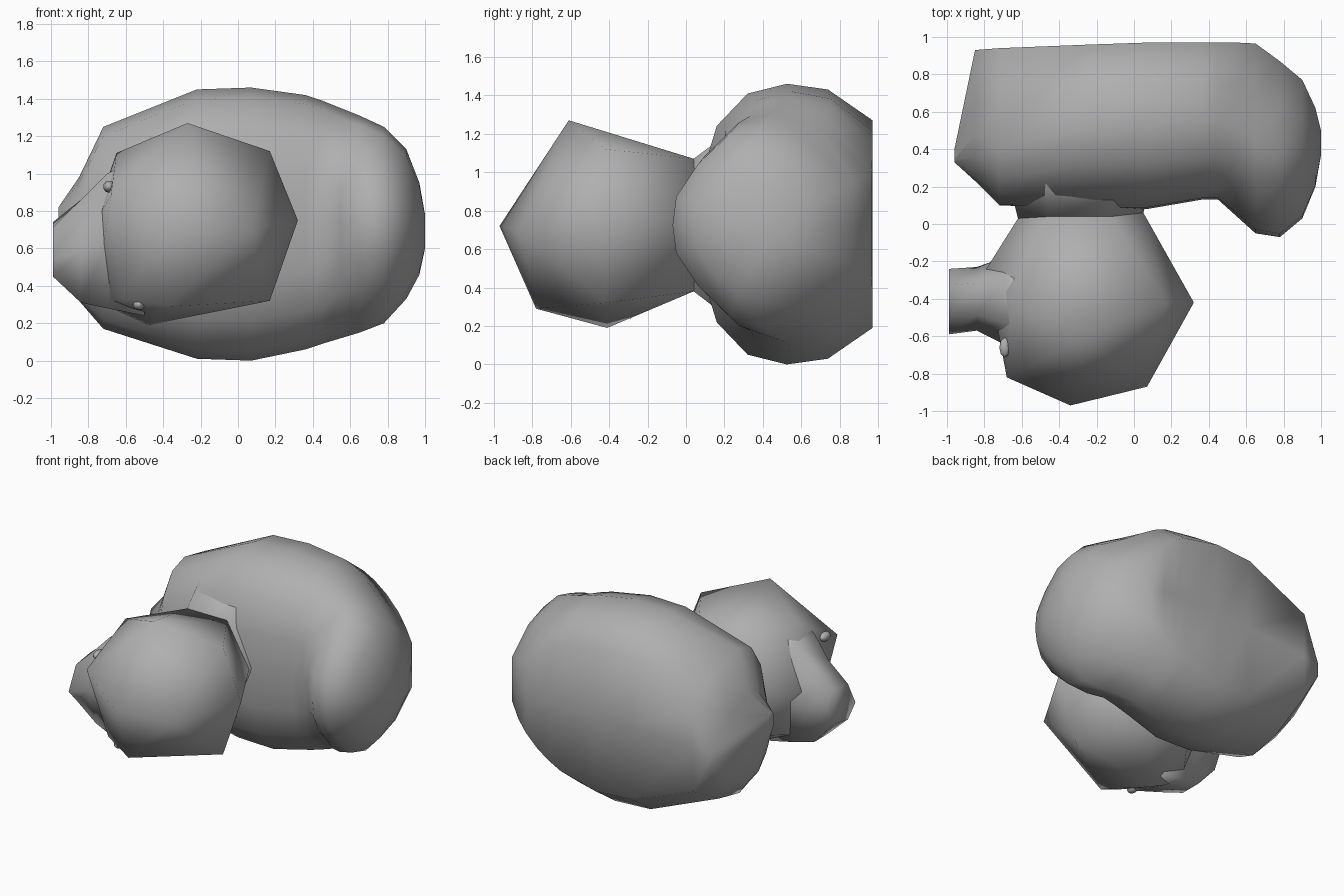
import bpy, bmesh, math

if "Cube" in bpy.data.objects:
    bpy.data.objects.remove(bpy.data.objects["Cube"])

grey = bpy.data.materials.new("dark_grey")
grey.diffuse_color = (0.43, 0.43, 0.43, 1)
grey.use_nodes = True
grey.node_tree.nodes["Principled BSDF"].inputs["Base Color"].default_value = grey.diffuse_color


def finish(name, bm):
    """Turn a bmesh into a smooth-shaded grey object."""
    bmesh.ops.recalc_face_normals(bm, faces=bm.faces)
    for f in bm.faces:
        f.smooth = True
    mesh = bpy.data.meshes.new(name)
    bm.to_mesh(mesh)
    bm.free()
    mesh.materials.append(grey)
    obj = bpy.data.objects.new(name, mesh)
    bpy.context.collection.objects.link(obj)
    return obj


def loft(name, rings):
    """Skin a list of equal-length point rings and cap both ends."""
    bm = bmesh.new()
    rows = [[bm.verts.new(p) for p in ring] for ring in rings]
    n = len(rows[0])
    for a, b in zip(rows, rows[1:]):
        for i in range(n):
            j = (i + 1) % n
            bm.faces.new((a[i], a[j], b[j], b[i]))
    bm.faces.new(rows[0])
    bm.faces.new(rows[-1])
    return finish(name, bm)


def hull(name, points):
    """Coarse rounded form as the convex hull of its corners."""
    bm = bmesh.new()
    for p in points:
        bm.verts.new(p)
    res = bmesh.ops.convex_hull(bm, input=bm.verts)
    junk = {v for v in res["geom_interior"] + res["geom_unused"]
            if isinstance(v, bmesh.types.BMVert)}
    bmesh.ops.delete(bm, geom=list(junk), context='VERTS')
    return finish(name, bm)


def section(x, yf, yb, zb, zt, back):
    """Body outline at x; back is the relative height of the flat rear."""
    front = [(0.02, 0.28), (0.14, 0.6), (0.32, 0.91)]
    if -0.3 < x < 0.5:                       # fuller front beside the neck
        front = [(0.01, 0.38), (0.09, 0.7), (0.27, 0.93)]
    half = front + [(0.5, 1.0), (0.74, 0.7 + 0.35 * back), (1.0, back)]
    prof = [(0, 0)] + half + [(1.0, 0)] + [(u, -v) for u, v in reversed(half)]
    lean = 1.5 if x < -0.6 else 1.0
    return [(x, yf + u ** lean * (yb - yf), (zb + zt) / 2 + v * (zt - zb) / 2)
            for u, v in prof]


# Body: sections along x, curling forward at the +x end
sections = [  # x, front y, back y, bottom z, top z, back height
    (-0.96, 0.33, 0.40, 0.70, 0.82, 0.3), (-0.85, 0.23, 0.93, 0.32, 0.98, 0.15),
    (-0.72, 0.10, 0.94, 0.17, 1.25, 0.6), (-0.22, 0.08, 0.96, 0.01, 1.45, 0.73),
    (0.07, 0.08, 0.97, 0.00, 1.46, 0.74), (0.36, 0.13, 0.97, 0.06, 1.42, 0.7),
    (0.45, 0.13, 0.97, 0.09, 1.39, 0.66), (0.55, 0.04, 0.97, 0.12, 1.35, 0.58),
    (0.65, -0.05, 0.965, 0.15, 1.31, 0.45), (0.78, -0.07, 0.87, 0.20, 1.25, 0.42),
    (0.90, 0.03, 0.77, 0.33, 1.13, 0.42), (0.97, 0.20, 0.62, 0.46, 0.95, 0.45),
    (1.00, 0.37, 0.50, 0.60, 0.78, 0.5)]
loft("body", [section(*s) for s in sections])

# Head: faceted ball narrowing to the neck
head = [(-0.27, -0.61, 1.27), (0.17, -0.42, 1.12), (0.32, -0.42, 0.75),
        (0.17, -0.42, 0.32), (-0.48, -0.41, 0.19), (-0.36, -0.78, 0.29),
        (-0.62, -0.65, 0.33), (-0.34, -0.97, 0.72), (0.07, -0.87, 0.70),
        (-0.68, -0.82, 0.88), (-0.65, -0.40, 1.11), (-0.79, -0.24, 0.70),
        (-0.76, -0.40, 0.32)]
neck = [(-0.62, 0.03, 0.74), (-0.45, 0.04, 1.07), (-0.12, 0.04, 1.07),
        (0.05, 0.06, 0.74), (-0.12, 0.04, 0.38), (-0.45, 0.04, 0.38)]
hull("head", head + neck)

# Neck: flares out into the front of the body
flare = [(-0.28 + (x + 0.28) * 1.25, 0.36, 0.73 + (z - 0.73) * 1.7) for x, y, z in neck]
loft("neck", [neck, flare])

# Snout: short six-sided tube with a blunt, tilted end
snout = []
for x, y0, y1, z0, z1, tilt in [(-0.50, -0.72, -0.14, 0.24, 1.10, 0),
                                (-0.70, -0.64, -0.18, 0.28, 1.00, 0),
                                (-0.84, -0.57, -0.23, 0.31, 0.86, 0),
                                (-0.99, -0.59, -0.24, 0.45, 0.74, 0.3)]:
    ring = []
    for i in range(6):
        dy = (y1 - y0) / 2 * math.cos(i * math.pi / 3)
        dz = (z1 - z0) / 1.732 * math.sin(i * math.pi / 3)
        ring.append((x, (y0 + y1) / 2 + dy,
                     max(z0, min(z1, (z0 + z1) / 2 + dz + tilt * dy))))
    snout.append(ring)
loft("snout", snout)

# Eyes: small shallow nubs on the snout side of the head
for name, loc in (("upper_eye", (-0.69, -0.66, 0.93)), ("lower_eye", (-0.53, -0.64, 0.30))):
    bpy.ops.mesh.primitive_uv_sphere_add(segments=8, ring_count=5, radius=0.04, location=loc)
    eye = bpy.context.object
    eye.name = name
    eye.scale = (0.8, 1.4, 0.8)
    eye.data.materials.append(grey)
    bpy.ops.object.shade_smooth()
